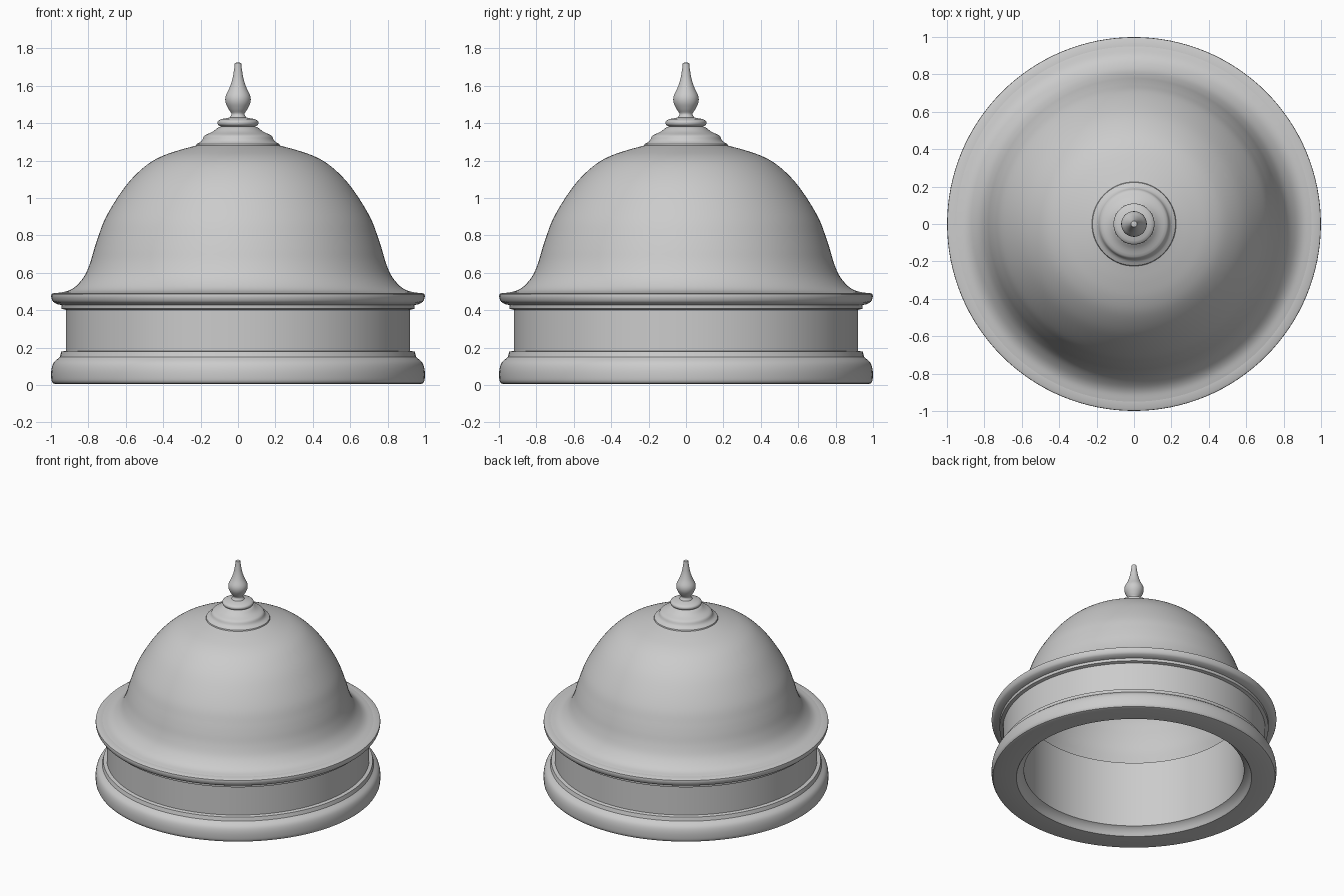
import bpy, math
from mathutils import Vector

SEGMENTS = 128


def smooth(points, steps=5):
    """Catmull-Rom curve through profile points."""
    p = [Vector(q) for q in points]
    p = [2 * p[0] - p[1]] + p + [2 * p[-1] - p[-2]]
    out = []
    for a, b, c, d in zip(p, p[1:], p[2:], p[3:]):
        for i in range(steps):
            t = i / steps
            out.append(0.5 * (2 * b + (c - a) * t + (2 * a - 5 * b + 4 * c - d) * t * t
                              + (3 * b - a - 3 * c + d) * t ** 3))
    return [tuple(q) for q in out] + [tuple(points[-1])]


def lathe(name, profile, angle=35):
    """Revolve (radius, z) points around z; a radius of 0 closes with a fan."""
    verts, rings, faces = [], [], []
    for r, z in profile:
        n = 1 if r < 1e-5 else SEGMENTS
        rings.append([len(verts) + i for i in range(n)])
        for i in range(n):
            a = 2 * math.pi * i / SEGMENTS
            verts.append((r * math.cos(a), r * math.sin(a), z))
    for lo, hi in zip(rings, rings[1:]):
        for i in range(SEGMENTS):
            j = (i + 1) % SEGMENTS
            f = [lo[i % len(lo)], lo[j % len(lo)], hi[j % len(hi)], hi[i % len(hi)]]
            faces.append(list(dict.fromkeys(f)))
    mesh = bpy.data.meshes.new(name)
    mesh.from_pydata(verts, [], faces)
    obj = bpy.data.objects.new(name, mesh)
    bpy.context.collection.objects.link(obj)
    bpy.ops.object.select_all(action='DESELECT')
    obj.select_set(True)
    bpy.context.view_layer.objects.active = obj
    bpy.ops.object.shade_smooth_by_angle(angle=math.radians(angle))
    return obj


# Base moulding: underside ring and rounded plinth
lathe("base_moulding",
      [(0.772, 0.06), (0.80, 0.045), (0.815, 0.02), (0.825, 0.005), (0.975, 0.005)]
      + smooth([(0.99, 0.01), (0.998, 0.03), (0.998, 0.08), (0.985, 0.12), (0.952, 0.15)], 4)
      + [(0.945, 0.178), (0.92, 0.183)])

# Straight drum wall
lathe("drum_wall", [(0.92, 0.183), (0.92, 0.402)])

# Cornice: small fillet under a flared lip
lathe("cornice",
      [(0.92, 0.402), (0.943, 0.408), (0.945, 0.428)]
      + smooth([(0.965, 0.432), (0.988, 0.445), (0.998, 0.468), (0.998, 0.486)], 3)
      + [(0.985, 0.492), (0.95, 0.494)])

# Bell-shaped dome
dome = [(0.95, 0.494), (0.90, 0.507), (0.86, 0.535), (0.82, 0.585), (0.79, 0.655),
        (0.768, 0.73), (0.745, 0.80), (0.71, 0.89), (0.647, 0.998), (0.575, 1.095),
        (0.49, 1.175), (0.41, 1.222), (0.32, 1.254), (0.225, 1.28)]
lathe("dome", smooth(dome))

# Hollow interior: thin inner dome meeting the top of the inner drum wall
inner_dome = [(0.0, 1.27), (0.20, 1.255), (0.31, 1.225), (0.39, 1.195), (0.47, 1.15),
              (0.55, 1.075), (0.62, 0.983), (0.68, 0.88), (0.715, 0.79), (0.738, 0.72),
              (0.76, 0.645), (0.785, 0.575)]
lathe("interior", smooth(inner_dome) + [(0.772, 0.57), (0.772, 0.06)])

# Stepped collar at the crown
lathe("crown_collar",
      [(0.225, 1.278)]
      + smooth([(0.222, 1.288), (0.195, 1.305), (0.183, 1.33)], 3)
      + smooth([(0.175, 1.337), (0.135, 1.355), (0.105, 1.378)], 3)
      + smooth([(0.09, 1.382), (0.107, 1.392), (0.108, 1.41), (0.09, 1.422)], 3)
      + [(0.045, 1.43)])

# Teardrop finial
lathe("finial",
      smooth([(0.045, 1.43), (0.035, 1.45), (0.05, 1.475), (0.066, 1.51), (0.066, 1.545),
              (0.045, 1.59), (0.029, 1.64), (0.019, 1.70)], 4)
      + [(0.017, 1.722), (0.0, 1.725)])
